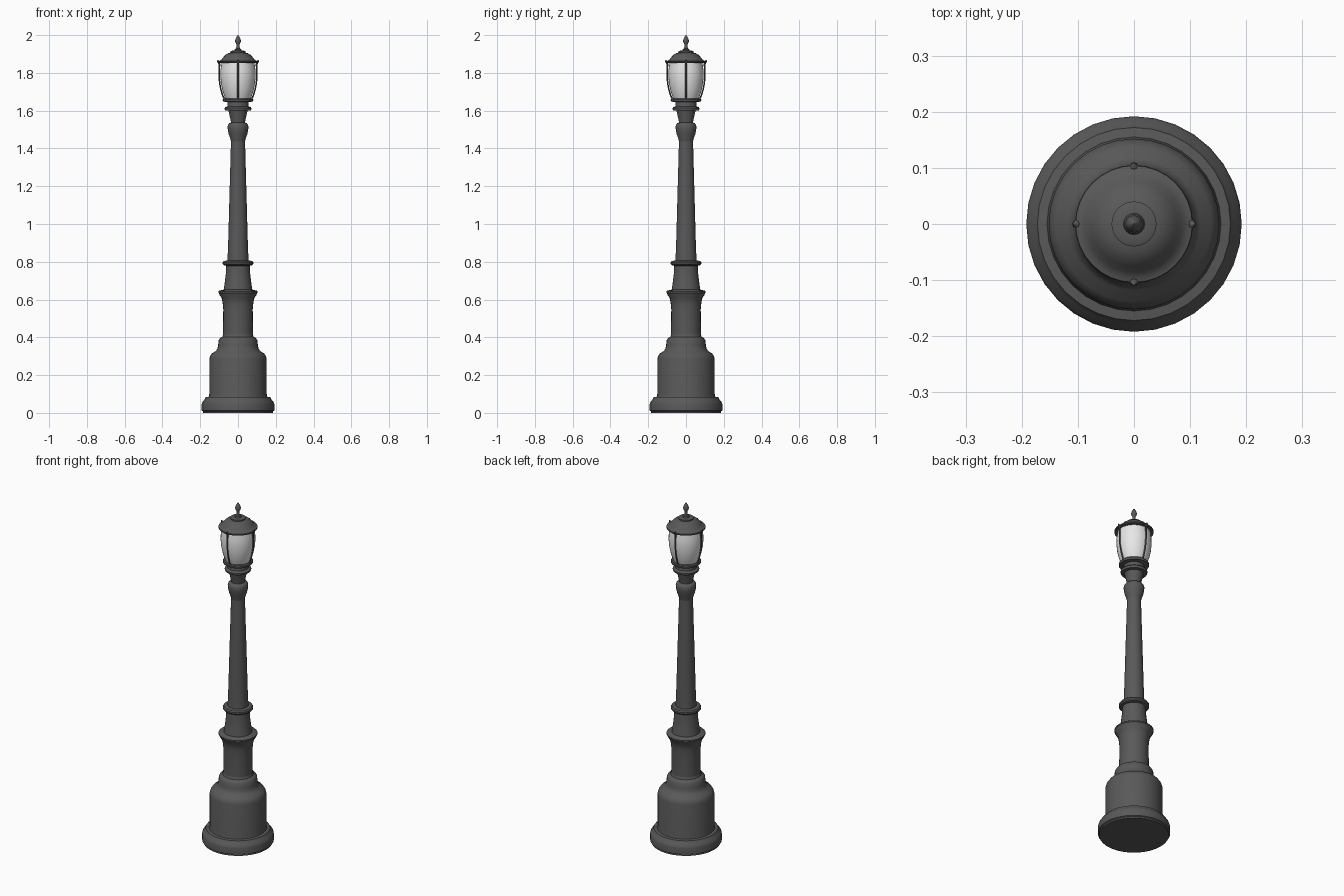
import bpy, bmesh, math
from mathutils import Vector

SIDES = 32

def material(name, v):
    m = bpy.data.materials.new(name)
    m.diffuse_color = (v, v, v, 1)
    return m

iron = material("dark_grey_iron", 0.1)
glass = material("white_glass", 0.8)

def finish(name, bm, mat):
    bmesh.ops.recalc_face_normals(bm, faces=bm.faces)
    me = bpy.data.meshes.new(name)
    bm.to_mesh(me)
    bm.free()
    ob = bpy.data.objects.new(name, me)
    bpy.context.collection.objects.link(ob)
    me.materials.append(mat)
    bpy.ops.object.select_all(action='DESELECT')
    ob.select_set(True)
    bpy.context.view_layer.objects.active = ob
    bpy.ops.object.shade_smooth_by_angle(angle=math.radians(35))
    return ob

def skin(bm, rings):
    """Join rings of vertices into a capped tube."""
    n = len(rings[0])
    for a, b in zip(rings, rings[1:]):
        for i in range(n):
            j = (i + 1) % n
            bm.faces.new((a[i], a[j], b[j], b[i]))
    bm.faces.new(rings[0])
    bm.faces.new(rings[-1])

def lathe(name, profile, mat, sides=SIDES):
    bm = bmesh.new()
    rings = []
    for r, z in profile:
        rings.append([bm.verts.new((r * math.cos(t), r * math.sin(t), z))
                      for t in (2 * math.pi * i / sides for i in range(sides))])
    skin(bm, rings)
    return finish(name, bm, mat)

# Stepped base
lathe("base", [(.185, 0), (.185, .008), (.192, .012), (.192, .048), (.188, .06),
               (.178, .07), (.172, .083), (.155, .085), (.152, .10), (.152, .285),
               (.148, .30), (.138, .315), (.118, .327), (.109, .34), (.105, .36),
               (.102, .385), (.095, .396), (.083, .402), (.079, .415)], iron)
# Lower column with flared collar
lathe("lower_column", [(.079, .40), (.078, .55), (.081, .58), (.087, .61),
                       (.098, .624), (.100, .632), (.104, .636), (.104, .643),
                       (.098, .648), (.076, .652), (.070, .69), (.064, .74),
                       (.062, .79)], iron)
# Ring and tapered shaft
lathe("shaft_ring", [(.06, .778), (.076, .782), (.081, .788), (.081, .797),
                     (.076, .804), (.055, .807)], iron)
lathe("shaft", [(.056, .80), (.052, .90), (.046, 1.12), (.041, 1.30), (.037, 1.45)], iron)
# Bulged neck under the lantern
lathe("neck", [(.036, 1.43), (.040, 1.45), (.049, 1.475), (.054, 1.50), (.055, 1.515),
               (.052, 1.527), (.046, 1.534), (.037, 1.537), (.040, 1.555),
               (.046, 1.58), (.051, 1.602)], iron)
# Lantern seat
lathe("lantern_seat", [(.051, 1.60), (.068, 1.602), (.071, 1.608), (.071, 1.614),
                       (.067, 1.619), (.057, 1.622), (.055, 1.645), (.078, 1.648),
                       (.081, 1.653), (.081, 1.659), (.077, 1.664), (.06, 1.666)], iron)
# Glass globe
lathe("lamp_globe", [(.066, 1.66), (.074, 1.68), (.083, 1.71), (.090, 1.745),
                     (.0935, 1.785), (.092, 1.82), (.086, 1.86)], glass)
# Domed cap
lathe("lantern_cap", [(.085, 1.852), (.103, 1.853), (.105, 1.857), (.104, 1.862),
                      (.096, 1.864), (.086, 1.872), (.076, 1.885), (.065, 1.896),
                      (.052, 1.904), (.040, 1.907), (.040, 1.915), (.036, 1.917),
                      (.020, 1.918)], iron)
# Finial
lathe("finial", [(.020, 1.915), (.017, 1.925), (.010, 1.930), (.008, 1.945),
                 (.009, 1.953), (.014, 1.961), (.0155, 1.970), (.012, 1.983),
                 (.006, 1.994), (.001, 2.0)], iron, 16)

# Four curved ribs with pointed tips, following the globe
PATH = [(.073, 1.662, .004), (.081, 1.68, .004), (.090, 1.71, .004), (.097, 1.745, .004),
        (.100, 1.785, .004), (.099, 1.82, .004), (.098, 1.845, .005),
        (.104, 1.862, .007), (.109, 1.868, .001)]
for k, side in enumerate(("right", "back", "left", "front")):
    a = k * math.pi / 2
    out, across, up = Vector((math.cos(a), math.sin(a), 0)), Vector((-math.sin(a), math.cos(a), 0)), Vector((0, 0, 1))
    bm = bmesh.new()
    rings = []
    for i, (r, z, w) in enumerate(PATH):
        p, q = PATH[max(i - 1, 0)], PATH[min(i + 1, len(PATH) - 1)]
        tangent = (out * (q[0] - p[0]) + up * (q[1] - p[1])).normalized()
        normal = across.cross(tangent)
        c = out * r + up * z
        rings.append([bm.verts.new(c + across * w * math.cos(t) + normal * w * math.sin(t))
                      for t in (math.pi * j / 4 for j in range(8))])
    skin(bm, rings)
    finish("rib_" + side, bm, iron)
